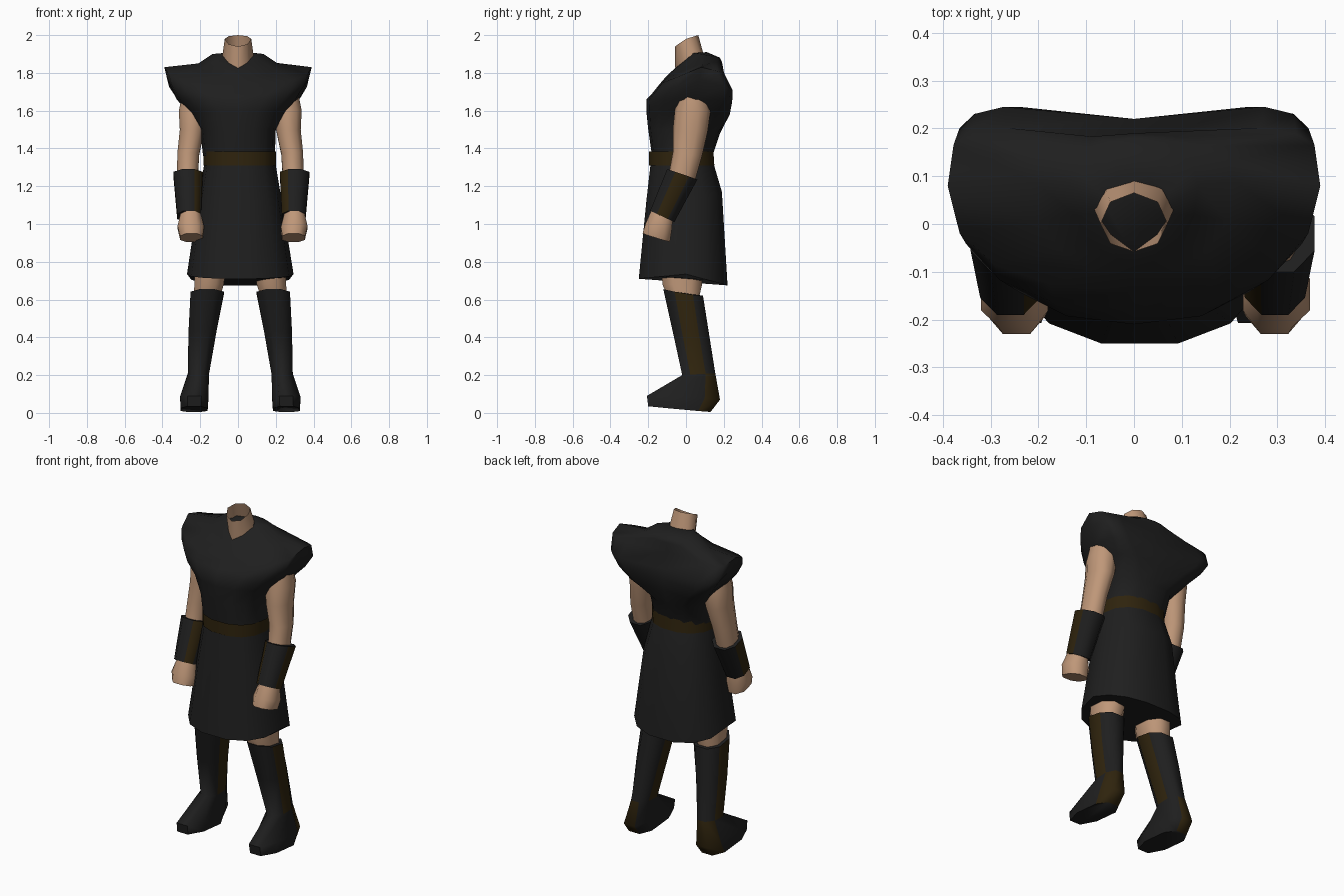
import bpy, bmesh, math


def material(name, r, g, b):
    m = bpy.data.materials.new(name)
    m.diffuse_color = (r, g, b, 1)
    return m


BLACK = material("black cloth", .0135, .0135, .0135)
BROWN = material("dark brown leather", .028, .017, .004)
SKIN = material("skin", .52, .31, .19)


def ring(spec, n, offset):
    """Superellipse ring: centre x, half width, front power, then y and z at
    front, side and back, and an optional power for the back half."""
    cx, a, pf, yf, zf, ym, zs, yb, zb = spec[:9]
    pb = spec[9] if len(spec) > 9 else pf
    raw = []
    for i in range(n):
        t = 2 * math.pi * (i + offset) / n
        p = pb if math.sin(t) > 0 else pf
        raw.append([math.copysign(abs(round(v, 6)) ** (2 / p), v)
                    for v in (math.cos(t), math.sin(t))])
    mc, ms = max(r[0] for r in raw), max(r[1] for r in raw)
    pts = []
    for c, s in raw:
        c, s = c / mc, s / ms
        ye, ze = (yb, zb) if s > 0 else (yf, zf)
        pts.append((cx + a * c, ym + (ye - ym) * abs(s), zs + (ze - zs) * abs(s)))
    return pts


def loft(name, specs, mats, n=8, offset=.5, caps=(True, True), side=1, shift=0, paint=None):
    bm = bmesh.new()
    rings = [[bm.verts.new((shift + side * x, y, z)) for x, y, z in ring(s, n, offset)]
             for s in specs]
    for lo, hi in zip(rings, rings[1:]):
        for i in range(n):
            j = (i + 1) % n
            bm.faces.new((lo[i], lo[j], hi[j], hi[i]))
    if caps[0]:
        bm.faces.new(rings[0])
    if caps[1]:
        bm.faces.new(rings[-1])
    bmesh.ops.recalc_face_normals(bm, faces=bm.faces)
    if paint:
        for f in bm.faces:
            f.normal_update()
            f.material_index = int(paint(f.calc_center_median(), f.normal, side))
    me = bpy.data.meshes.new(name)
    bm.to_mesh(me)
    bm.free()
    for m in mats:
        me.materials.append(m)
    ob = bpy.data.objects.new(name, me)
    bpy.context.collection.objects.link(ob)
    bpy.ops.object.select_all(action='DESELECT')
    ob.select_set(True)
    bpy.context.view_layer.objects.active = ob
    bpy.ops.object.shade_smooth_by_angle(angle=math.radians(62))
    return ob


def pair(name, specs, mats, shift=.012, **kw):
    for label, side in (("left_", 1), ("right_", -1)):
        loft(label + name, specs, mats, side=side, shift=shift, **kw)


# Tunic with flared shoulders, square shoulder blades and a V collar
tunic = loft("tunic", [
    (.005, .19, 2.3, -.18, 1.36, -.02, 1.36, .14, 1.36),
    (0, .20, 2.3, -.20, 1.50, 0, 1.50, .18, 1.48),
    (0, .265, 2.1, -.21, 1.60, .03, 1.59, .24, 1.58, 4),
    (0, .325, 2.3, -.21, 1.66, .05, 1.66, .25, 1.65, 6),
    (0, .375, 2.4, -.18, 1.69, .07, 1.77, .25, 1.71, 6),
    (0, .39, 2.4, -.14, 1.74, .08, 1.83, .205, 1.80, 5),
    (0, .21, 2.2, -.11, 1.775, .09, 1.85, .19, 1.86),
    (0, .135, 2, -.08, 1.805, .08, 1.90, .18, 1.88),
    (0, .08, 1.3, -.045, 1.835, .04, 1.905, .11, 1.91, 2)],
    [BLACK], n=16, offset=0)
for v in tunic.data.vertices:  # hollow along the spine
    if v.co.y > .2 and abs(v.co.x) < .1:
        v.co.y -= .03

# Skirt, closed underneath
loft("skirt", [
    (.012, .282, 2.4, -.25, .71, 0, .735, .22, .675),
    (.01, .222, 2.4, -.21, 1.12, 0, 1.12, .19, 1.17),
    (.01, .185, 2.3, -.185, 1.34, -.02, 1.34, .14, 1.34)],
    [BLACK], n=14, offset=0)

# Belt
loft("belt", [
    (.01, .192, 2.3, -.195, 1.31, -.02, 1.31, .15, 1.31),
    (.01, .192, 2.3, -.195, 1.385, -.02, 1.385, .145, 1.385)],
    [BROWN], n=14, offset=0, caps=(False, False))

# Neck stump with a V of bare skin below, open at the top
loft("neck", [
    (0, .083, 1.3, -.058, 1.825, .03, 1.89, .095, 1.89, 2.2),
    (0, .07, 2, -.058, 1.94, 0, 1.98, .065, 2.0)],
    [SKIN], offset=0, caps=(False, False))

# Arms
pair("arm", [
    (.23, .075, 2.2, -.04, 1.70, .035, 1.70, .11, 1.70),
    (.25, .075, 2.2, -.06, 1.60, .035, 1.60, .13, 1.60),
    (.255, .065, 2.2, -.07, 1.50, .025, 1.50, .115, 1.49),
    (.275, .058, 2.2, -.07, 1.38, .005, 1.37, .085, 1.36),
    (.28, .055, 2.2, -.09, 1.27, -.02, 1.25, .045, 1.22)],
    [SKIN], n=10)

# Bracers with leather strips on the outer and inner front faces
pair("bracer", [
    (.282, .078, 2.2, -.10, 1.29, -.02, 1.265, .06, 1.235),
    (.277, .063, 2.2, -.19, 1.07, -.125, 1.04, -.062, 1.01)],
    [BLACK, BROWN], shift=.018,
    paint=lambda c, n, s: abs(n.z) < .8 and (-.75 * n.x * s - .66 * n.y > .86 or n.x * s > .85))

# Fists
pair("fist", [
    (.275, .052, 2.2, -.18, 1.08, -.125, 1.05, -.07, 1.03),
    (.274, .07, 2.4, -.215, 1.0, -.15, .98, -.075, .97),
    (.27, .06, 2.4, -.23, .95, -.16, .925, -.085, .905)],
    [SKIN], shift=.024)

# Legs
pair("leg", [
    (.185, .062, 2.3, -.075, .57, -.01, .57, .06, .57),
    (.165, .078, 2.3, -.125, .68, -.02, .68, .085, .68),
    (.155, .083, 2.3, -.13, .80, -.02, .80, .09, .80)],
    [SKIN])

# Boots with leather side strips and heel patches
pair("boot", [
    (.245, .072, 2.5, -.20, .035, 0, .015, .13, .005),
    (.243, .075, 2.5, -.207, .09, .02, .085, .18, .07),
    (.222, .056, 2.3, -.02, .20, .06, .205, .155, .21),
    (.20, .074, 2.3, -.07, .43, .02, .43, .12, .43),
    (.175, .088, 2.3, -.12, .655, -.01, .63, .09, .62)],
    [BLACK, BROWN],
    paint=lambda c, n, s: (c.z > .2 and abs(n.x) > .85)
    or (.03 < c.z < .2 and c.y > .09 and n.x * s > -.3))
